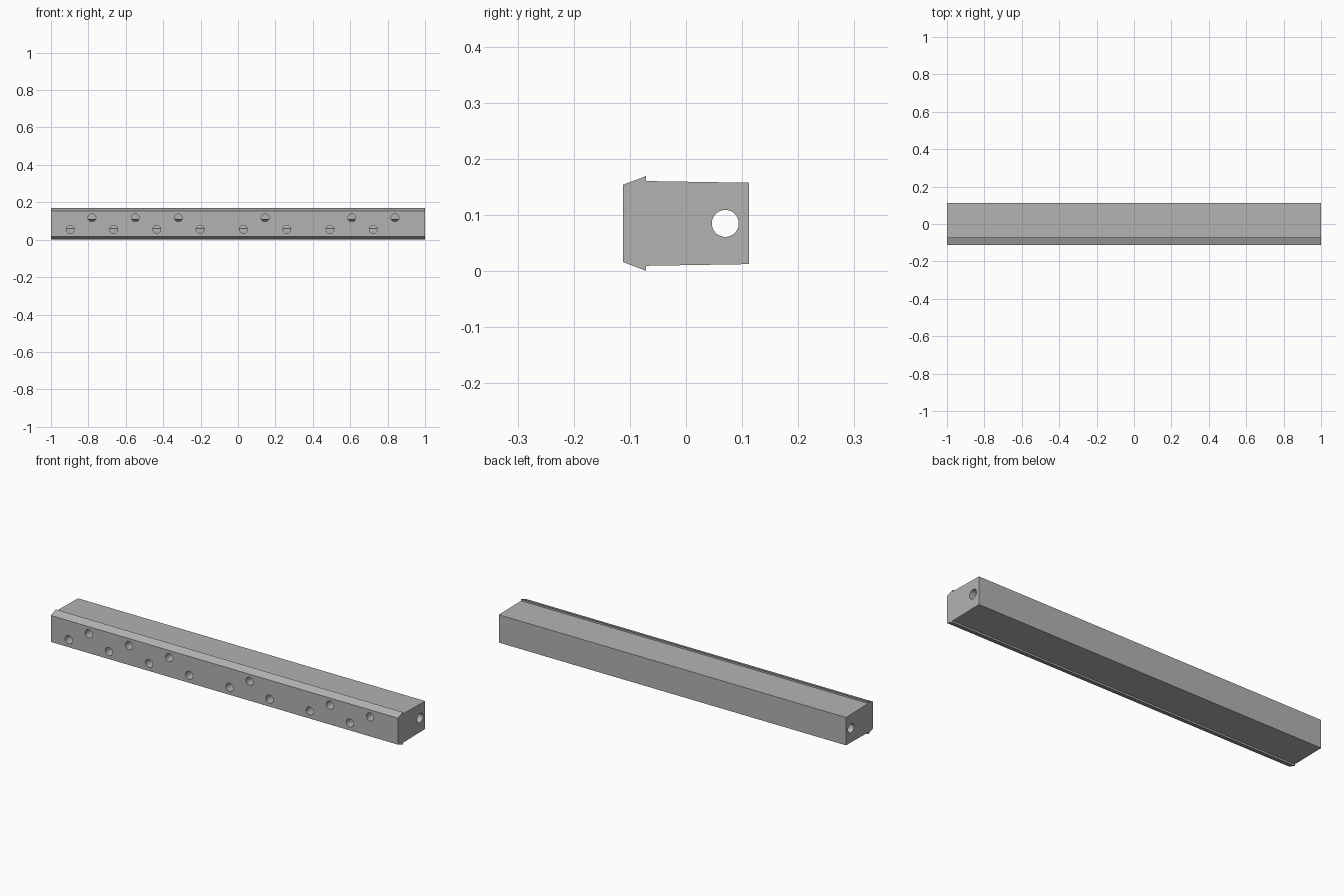
import bpy, bmesh
from math import pi
from mathutils import Matrix, Vector

cube = bpy.data.objects.get("Cube")
if cube:
    bpy.data.objects.remove(cube, do_unlink=True)

MID = 0.085          # height of the bar's centre line
BORE_Y = 0.07        # depth of the lengthwise bore

grey = bpy.data.materials.new("plain grey")
grey.use_nodes = True
colour = (0.45, 0.45, 0.45, 1)
grey.diffuse_color = colour
grey.node_tree.nodes["Principled BSDF"].inputs["Base Color"].default_value = colour


def make_object(name, bm):
    bmesh.ops.recalc_face_normals(bm, faces=bm.faces)
    mesh = bpy.data.meshes.new(name)
    bm.to_mesh(mesh)
    bm.free()
    mesh.materials.append(grey)
    obj = bpy.data.objects.new(name, mesh)
    bpy.context.collection.objects.link(obj)
    return obj


def add_rod(bm, centre, radius, length, axis, sides=32):
    turn = Matrix.Rotation(pi / 2, 4, "Y" if axis == "x" else "X")
    bmesh.ops.create_cone(bm, cap_ends=True, segments=sides, radius1=radius,
                          radius2=radius, depth=length,
                          matrix=Matrix.Translation(centre) @ turn)


# Bar: half profile (y, height from centre) mirrored and extruded along x
half = [(-0.112, 0.069), (-0.071, 0.0845), (-0.071, 0.0755), (0.112, 0.0725)]
profile = half + [(y, -h) for y, h in reversed(half)]
bm = bmesh.new()
face = bm.faces.new([bm.verts.new((-1, y, MID + h)) for y, h in profile])
swept = bmesh.ops.extrude_face_region(bm, geom=[face])
ends = [v for v in swept["geom"] if isinstance(v, bmesh.types.BMVert)]
bmesh.ops.translate(bm, verts=ends, vec=(2, 0, 0))
bar = make_object("drilled_bar", bm)

# Cutter for the bore running the whole length
bm = bmesh.new()
add_rod(bm, Vector((0, BORE_Y, MID)), 0.024, 2.2, "x")
bore = make_object("bore_cutter", bm)

# Cutter for two staggered rows of front holes, reaching into the bore
STEP = 0.2315
lower = [-0.897 + STEP * i for i in range(8)]
upper = [-0.781 + STEP * i for i in range(8) if i not in (3, 5)]
bm = bmesh.new()
for row, z in ((lower, MID - 0.030), (upper, MID + 0.032)):
    for x in row:
        add_rod(bm, Vector((x, (BORE_Y - 0.2) / 2, z)), 0.021, BORE_Y + 0.2, "y")
holes = make_object("front_hole_cutter", bm)

# Drill the bar
bpy.context.view_layer.objects.active = bar
for cutter in (bore, holes):
    cut = bar.modifiers.new(cutter.name, "BOOLEAN")
    cut.operation = "DIFFERENCE"
    cut.solver = "EXACT"
    cut.object = cutter
    bpy.ops.object.modifier_apply(modifier=cut.name)
    bpy.data.objects.remove(cutter, do_unlink=True)

# Smooth hole walls, crisp bar edges
bpy.ops.object.select_all(action="DESELECT")
bar.select_set(True)
bpy.ops.object.shade_smooth_by_angle(angle=pi / 12)
